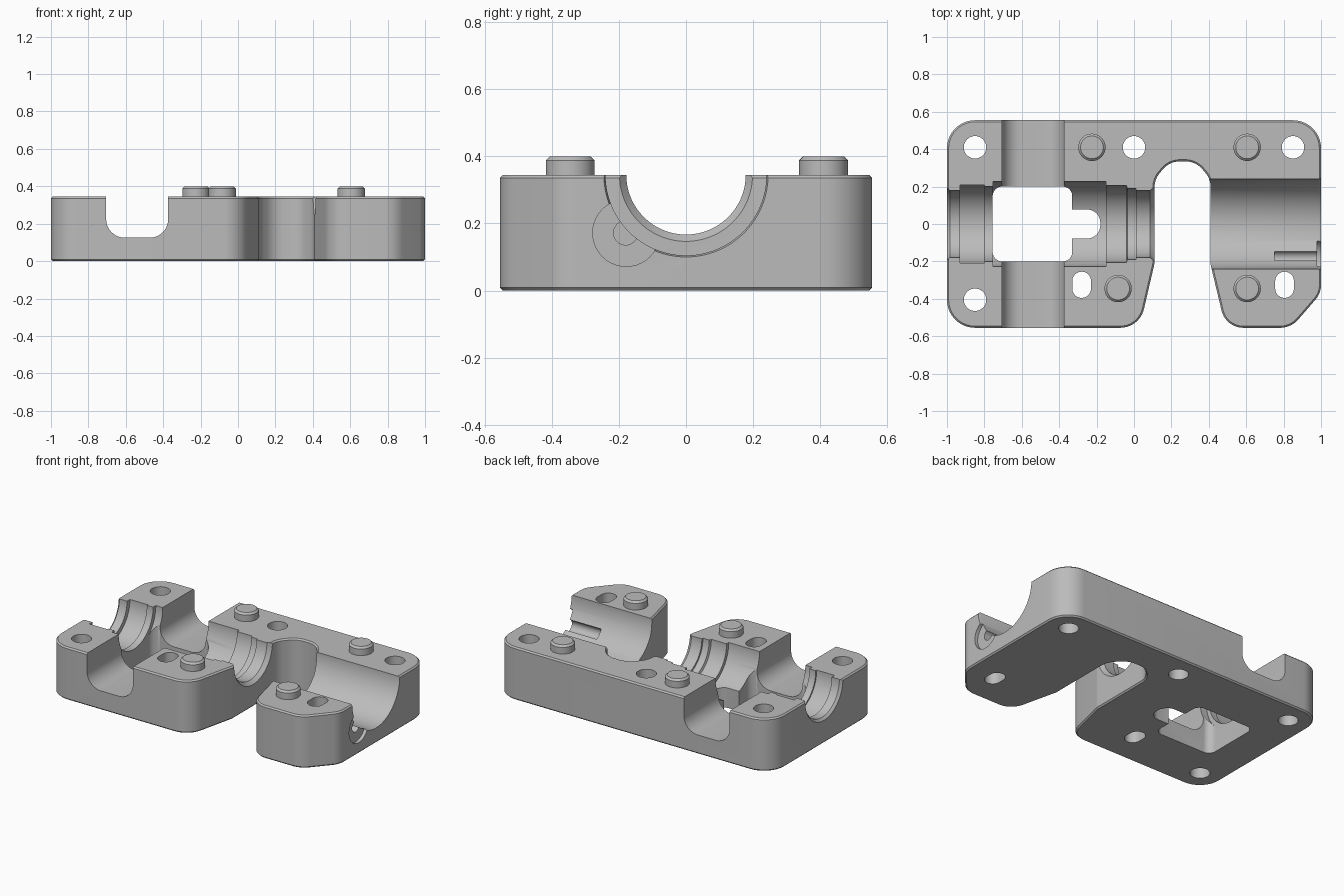
import bpy, bmesh, math
from mathutils import Vector, Matrix

cube = bpy.data.objects.get("Cube")
if cube:
    bpy.data.objects.remove(cube, do_unlink=True)

TOP = 0.345
grey = bpy.data.materials.new("plain grey")
grey.use_nodes = True
grey.diffuse_color = (0.5, 0.5, 0.5, 1)
grey.node_tree.nodes["Principled BSDF"].inputs["Base Color"].default_value = (0.5, 0.5, 0.5, 1)

# local (u, v, w) to world, w being the extrusion axis
AXES = {
    "X": Matrix(((0, 0, 1, 0), (1, 0, 0, 0), (0, 1, 0, 0), (0, 0, 0, 1))),
    "Y": Matrix(((1, 0, 0, 0), (0, 0, 1, 0), (0, 1, 0, 0), (0, 0, 0, 1))),
    "Z": Matrix.Identity(4),
}


def finish(name, bm):
    bmesh.ops.recalc_face_normals(bm, faces=bm.faces[:])
    mesh = bpy.data.meshes.new(name)
    bm.to_mesh(mesh)
    bm.free()
    mesh.materials.append(grey)
    ob = bpy.data.objects.new(name, mesh)
    bpy.context.collection.objects.link(ob)
    return ob


def fillet(corners, steps=10):
    """Round each (u, v, radius) corner with an arc."""
    out = []
    for i, (u, v, r) in enumerate(corners):
        p = Vector((u, v))
        a = (Vector(corners[i - 1][:2]) - p).normalized()
        b = (Vector(corners[(i + 1) % len(corners)][:2]) - p).normalized()
        half = a.angle(b) / 2
        t = r / math.tan(half)
        c = p + (a + b).normalized() * r / math.sin(half)
        v0, v1 = p + a * t - c, p + b * t - c
        for k in range(steps + 1):
            q = c + v0.normalized().slerp(v1.normalized(), k / steps) * r if r else p
            if not out or (q - out[-1]).length > 1e-4:
                out.append(q)
    if (out[0] - out[-1]).length < 1e-4:
        out.pop()
    return out


def prism(name, corners, lo, hi, axis="Z"):
    bm = bmesh.new()
    face = bm.faces.new([bm.verts.new((q.x, q.y, lo)) for q in fillet(corners)])
    new = bmesh.ops.extrude_face_region(bm, geom=[face])["geom"]
    bmesh.ops.translate(bm, vec=(0, 0, hi - lo),
                        verts=[g for g in new if isinstance(g, bmesh.types.BMVert)])
    bm.transform(AXES[axis])
    return finish(name, bm)


def slot(cx, cy, w, h, r):
    w, h = w / 2, h / 2
    return [(cx - w, cy - h, r), (cx + w, cy - h, r), (cx + w, cy + h, r), (cx - w, cy + h, r)]


def disc(cx, cy, r):
    return slot(cx, cy, 2 * r, 2 * r, r)


def lathe(name, profile, segments=80):
    """Solid of (x, radius) steps around the bore axis."""
    bm = bmesh.new()
    rings = []
    for x, r in profile:
        angles = [(k + 0.5) * math.tau / segments for k in range(segments)]
        rings.append([bm.verts.new((x, r * math.cos(a), TOP + r * math.sin(a))) for a in angles])
    for one, two in zip(rings, rings[1:]):
        for k in range(segments):
            n = (k + 1) % segments
            bm.faces.new((one[k], one[n], two[n], two[k]))
    bm.faces.new(rings[0])
    bm.faces.new(rings[-1])
    return finish(name, bm)


def apply(ob, mod):
    bpy.context.view_layer.objects.active = ob
    bpy.ops.object.modifier_apply(modifier=mod.name)


def chamfer(ob, width):
    mod = ob.modifiers.new("chamfer", "BEVEL")
    mod.width, mod.segments = width, 1
    mod.limit_method, mod.angle_limit = "ANGLE", math.radians(50)
    apply(ob, mod)


def cut(ob, cutter):
    cutter.hide_render = True
    mod = ob.modifiers.new("cut", "BOOLEAN")
    mod.operation, mod.solver, mod.object = "DIFFERENCE", "EXACT", cutter
    apply(ob, mod)
    bpy.data.objects.remove(cutter, do_unlink=True)


def smooth(ob):
    bpy.ops.object.select_all(action="DESELECT")
    ob.select_set(True)
    bpy.context.view_layer.objects.active = ob
    bpy.ops.object.shade_smooth_by_angle(angle=math.radians(30))


# Block with the front gap
body = prism("housing_block", [
    (-1, -0.555, 0.15), (0.03, -0.555, 0.13), (0.11, -0.21, 0.05),
    (0.11, 0.24, 0.12), (0.19, 0.335, 0.12), (0.33, 0.335, 0.12), (0.41, 0.24, 0.12),
    (0.41, -0.22, 0.05), (0.49, -0.555, 0.12), (0.84, -0.555, 0.13),
    (1, -0.37, 0.12), (1, 0.555, 0.15), (-1, 0.555, 0.15)], 0, TOP)
chamfer(body, 0.009)

# Stepped bore along the length
cut(body, lathe("bore_cutter", [
    (-1.1, 0.2), (-1, 0.195), (-0.985, 0.18), (-0.93, 0.18), (-0.93, 0.21), (-0.8, 0.21),
    (-0.8, 0.2), (-0.755, 0.2), (-0.755, 0.228), (-0.15, 0.228), (-0.15, 0.205),
    (-0.04, 0.205), (-0.035, 0.19), (0.01, 0.19), (0.01, 0.178), (0.085, 0.178),
    (0.112, 0.2), (0.26, 0.2), (0.26, 0.24), (0.985, 0.24), (1, 0.245), (1.1, 0.245)]))

# Cross channel
cut(body, prism("cross_cutter", [
    (-0.705, 0.125, 0.1), (-0.373, 0.125, 0.1), (-0.373, 0.6, 0), (-0.705, 0.6, 0)],
    -0.7, 0.7, "Y"))

# Floor window and its tongue
cut(body, prism("window_cutter", slot(-0.543, 0, 0.425, 0.4, 0.05), -0.1, 0.3))
cut(body, prism("tongue_cutter", slot(-0.29, 0, 0.22, 0.155, 0.07), -0.1, 0.3))

# Screw holes and oval holes
for x, y in ((-0.85, 0.41), (-0.85, -0.405), (0, 0.41), (0.85, 0.41)):
    cut(body, prism("screw_hole_cutter", disc(x, y, 0.06), -0.1, 0.5))
for x in (-0.28, 0.805):
    cut(body, prism("oval_hole_cutter", slot(x, -0.325, 0.1, 0.14, 0.05), -0.1, 0.5))

# Side groove and its shallow round recess
cut(body, prism("groove_cutter", disc(-0.18, 0.172, 0.036), 0.75, 1.1, "X"))
cut(body, prism("recess_cutter", disc(-0.178, 0.172, 0.1), 0.978, 1.1, "X"))
smooth(body)

# Locating pegs
for i, (x, y) in enumerate(((-0.225, 0.41), (0.605, 0.41), (-0.085, -0.345), (0.605, -0.345))):
    peg = prism(f"locating_peg_{i + 1}", disc(x, y, 0.073), TOP - 0.02, 0.4)
    chamfer(peg, 0.012)
    smooth(peg)
